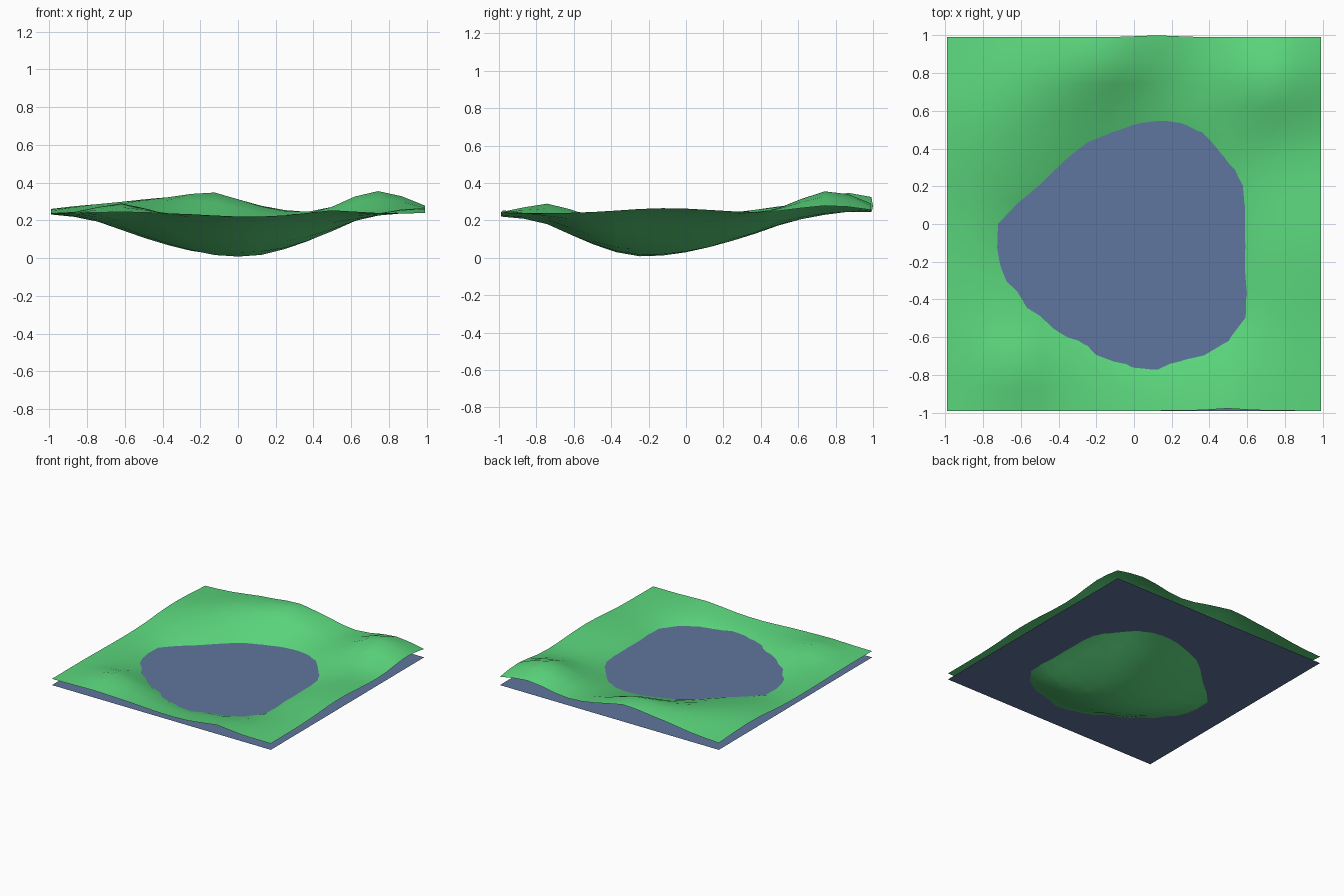
import bpy, bmesh, math

if "Cube" in bpy.data.objects:
    bpy.data.objects.remove(bpy.data.objects["Cube"])

HALF = 0.99      # half width of the tile
N = 16           # terrain segments per side
WATER_Z = 0.187


def material(name, rgb):
    m = bpy.data.materials.new(name)
    m.diffuse_color = (*rgb, 1)
    m.use_nodes = True
    m.node_tree.nodes["Principled BSDF"].inputs["Base Color"].default_value = m.diffuse_color
    return m


grass = material("grass green", (0.105, 0.68, 0.205))
water = material("lake blue", (0.118, 0.18, 0.345))

# Lake bed: deepest point, shoreline outline and radial depth profile
CX, CY = 0.0, -0.22
SHORE = [(.59, -.22), (.595, 0), (.57, .2), (.5, .33), (.43, .4), (.36, .5), (.2, .53),
         (0, .53), (-.25, .45), (-.45, .26), (-.57, .14), (-.7, .07), (-.72, -.1),
         (-.7, -.2), (-.6, -.38), (-.47, -.52), (-.25, -.63), (-.12, -.7), (0, -.735),
         (.12, -.745), (.25, -.7), (.5, -.62), (.57, -.55), (.6, -.43)]
POLAR = sorted((math.atan2(y - CY, x - CX) % math.tau, math.hypot(x - CX, y - CY))
               for x, y in SHORE)
POLAR.append((POLAR[0][0] + math.tau, POLAR[0][1]))
PROFILE = [(0, .005), (.2, .016), (.4, .045), (.6, .085), (.8, .133), (1, WATER_Z),
           (1.2, .217), (1.4, .232), (1.7, .238), (9, .238)]

# Hills around the lake: x, y, height, radius
HILLS = [(.74, .77, .12, .17), (-.12, .89, .085, .13), (-.4, .85, .07, .2),
         (-.75, .6, .04, .22), (-.62, -.74, .055, .12), (.99, -.1, .028, .25),
         (.5, -.99, .018, .1), (.05, -.99, -.014, .2), (.12, .95, .03, .12)]


def lerp_table(table, t):
    for (a, va), (b, vb) in zip(table, table[1:]):
        if a <= t <= b:
            return va + (vb - va) * (t - a) / (b - a)
    return table[-1][1]


def height(x, y):
    ang = math.atan2(y - CY, x - CX) % math.tau
    if ang < POLAR[0][0]:
        ang += math.tau
    z = lerp_table(PROFILE, math.hypot(x - CX, y - CY) / lerp_table(POLAR, ang))
    for hx, hy, h, r in HILLS:
        z += h * math.exp(-((x - hx) ** 2 + (y - hy) ** 2) / (2 * r * r))
    return z


def grid_object(name, segments, mat, shape):
    bm = bmesh.new()
    bmesh.ops.create_grid(bm, x_segments=segments, y_segments=segments, size=HALF)
    for v in bm.verts:
        shape(v)
    me = bpy.data.meshes.new(name)
    bm.to_mesh(me)
    bm.free()
    me.materials.append(mat)
    ob = bpy.data.objects.new(name, me)
    bpy.context.collection.objects.link(ob)
    return ob


def shape_terrain(v):
    x, y = v.co.x, v.co.y
    v.co.z = height(x, y)
    # back edge bulges out slightly, front edge dips in
    if y > HALF - .01:
        v.co.y += .01 * math.exp(-((x - .12) / .15) ** 2)
    elif y < -HALF + .01:
        v.co.y += .012 * math.exp(-((x - .5) / .12) ** 2)


def shape_water(v):
    v.co.z = WATER_Z


# Terrain sheet (smooth shaded) and flat water sheet
terrain = grid_object("terrain", N, grass, shape_terrain)
terrain.data.polygons.foreach_set("use_smooth", [True] * len(terrain.data.polygons))
grid_object("lake_water", 1, water, shape_water)
